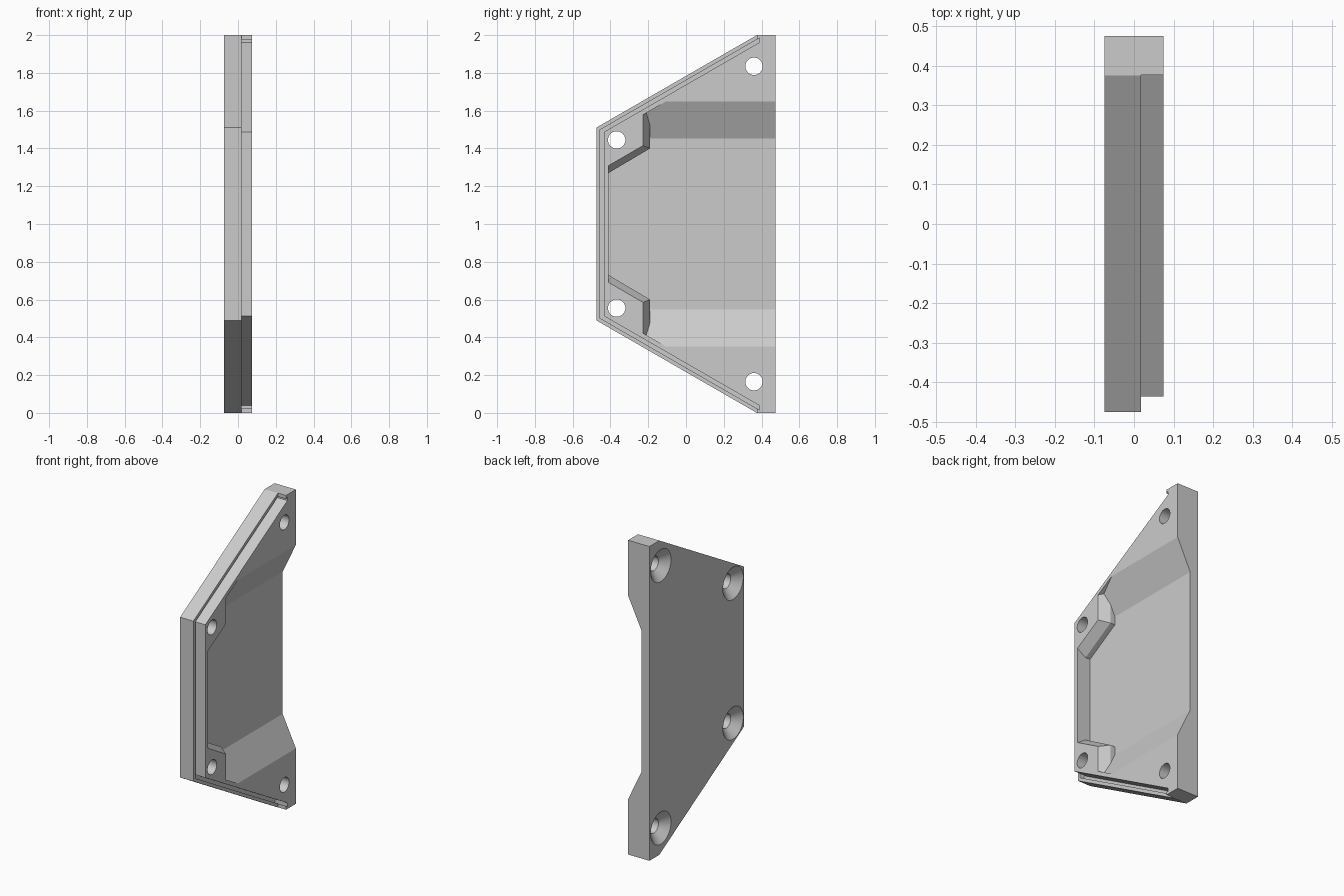
import bpy, bmesh
from math import pi

if "Cube" in bpy.data.objects:
    bpy.data.objects.remove(bpy.data.objects["Cube"])

T = 0.075          # half thickness (x)
FLOOR = -0.018     # pocket floor
SLOPE = 0.576      # slanted side, dz/dy


def loft(name, sections):
    """Solid through (x, [(y, z), ...]) sections with equal point counts."""
    bm = bmesh.new()
    rings = [[bm.verts.new((x, y, z)) for y, z in pts] for x, pts in sections]
    n = len(rings[0])
    for a, b in zip(rings, rings[1:]):
        for i in range(n):
            j = (i + 1) % n
            bm.faces.new((a[i], a[j], b[j], b[i]))
    bm.faces.new(rings[0])
    bm.faces.new(rings[-1])
    bmesh.ops.recalc_face_normals(bm, faces=bm.faces)
    me = bpy.data.meshes.new(name)
    bm.to_mesh(me)
    bm.free()
    ob = bpy.data.objects.new(name, me)
    bpy.context.collection.objects.link(ob)
    return ob


def boolean(target, tool, op='DIFFERENCE'):
    mod = target.modifiers.new(op, 'BOOLEAN')
    mod.operation, mod.object, mod.solver = op, tool, 'EXACT'
    bpy.context.view_layer.objects.active = target
    bpy.ops.object.modifier_apply(modifier=mod.name)
    bpy.data.objects.remove(tool)


def flip(pts):
    return [(y, 2 - z) for y, z in pts]


def edge_path(d, y_end):
    """Outline of the three narrow sides, inset by d, from bottom to top."""
    a, k = -0.475 + d, 0.51 - 0.578 * d
    e = k + SLOPE * (y_end - a)
    return [(y_end, 1 - e), (a, 1 - k), (a, 1 + k), (y_end, 1 + e)]


def edge_ring(name, d0, d1, y0, y1, x):
    pts = edge_path(d0, y0) + edge_path(d1, y1)[::-1]
    return loft(name, [(x, pts), (0.2, pts)])


# Plate body
outline = [(-0.475, 0.49), (0.375, 0), (0.475, 0), (0.475, 2), (0.375, 2), (-0.475, 1.51)]
plate = loft("cover_plate", [(-T, outline), (T, outline)])

# Pocket with ramped ends, open at the long side
run = 0.195 / (T - FLOOR)
profile = [(FLOOR, 0.4525), (T + 0.05, 0.6475 + run * 0.05)]
bm = bmesh.new()
rings = [[bm.verts.new((x, y, 1 + s * h)) for x, h, s in
          [(FLOOR, 0.4525, -1), (FLOOR, 0.4525, 1), (profile[1][0], profile[1][1], 1), (profile[1][0], profile[1][1], -1)]]
         for y in (-0.41, 0.6)]
for i in range(4):
    j = (i + 1) % 4
    bm.faces.new((rings[0][i], rings[0][j], rings[1][j], rings[1][i]))
for r in rings:
    bm.faces.new(r)
bmesh.ops.recalc_face_normals(bm, faces=bm.faces)
me = bpy.data.meshes.new("pocket_cutter")
bm.to_mesh(me)
bm.free()
pocket = bpy.data.objects.new("pocket_cutter", me)
bpy.context.collection.objects.link(pocket)
pocket.hide_render = True

# Slanted limits of the pocket
k = 0.60 + SLOPE * (-0.45 + 0.19)
e = 0.60 + SLOPE * (0.7 + 0.19)
limit = [(-0.45, 1 - k), (0.7, 1 - e), (0.7, 1 + e), (-0.45, 1 + k)]
boolean(pocket, loft("pocket_limit", [(-0.3, limit), (0.3, limit)]), 'INTERSECT')

# Chamfered corner bosses stay standing inside the pocket
low = [(-0.5, 1.217), (-0.19, 1.40), (-0.19, 1.8), (-0.5, 1.8)]
top = [(-0.5, 1.257), (-0.228, 1.415), (-0.228, 1.8), (-0.5, 1.8)]
for f in (list, flip):
    boolean(pocket, loft("boss", [(-0.2, f(low)), (0.015, f(low)), (T, f(top)), (0.3, f(top))]))
boolean(plate, pocket)

# Stepped rim and seal groove around the three narrow sides
boolean(plate, edge_ring("rim_cutter", -0.06, 0.021, 0.376, 0.376, 0.018))
boolean(plate, edge_ring("groove_cutter", 0.02, 0.04, 0.39, 0.39, -0.012))

# Countersunk screw holes
for y, h in ((0.36, 0.835), (-0.367, 0.445)):
    for s in (-1, 1):
        loc = (0, y, 1 + s * h)
        bpy.ops.mesh.primitive_cylinder_add(vertices=48, radius=0.046, depth=0.4,
                                            location=loc, rotation=(0, pi / 2, 0))
        boolean(plate, bpy.context.object)
        # cone runs from just outside the back face inwards
        bpy.ops.mesh.primitive_cone_add(vertices=48, radius1=0.114, radius2=0.045, depth=0.06,
                                        location=(-T + 0.02, y, 1 + s * h), rotation=(0, pi / 2, 0))
        boolean(plate, bpy.context.object)

bpy.ops.object.select_all(action='DESELECT')
plate.select_set(True)
bpy.context.view_layer.objects.active = plate
bpy.ops.object.shade_smooth_by_angle(angle=0.4)
